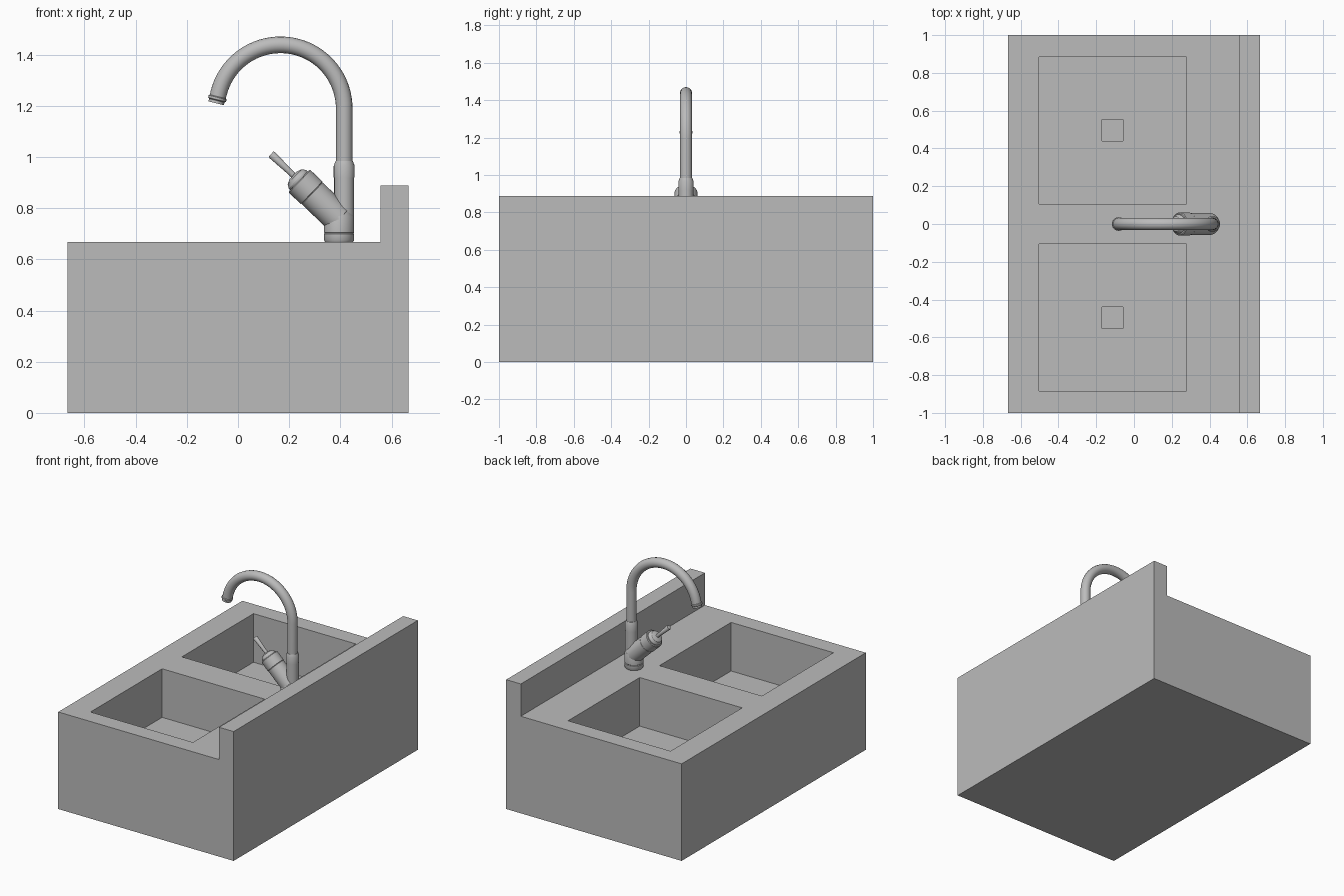
import bpy, bmesh
from math import radians, sin, cos, pi
from mathutils import Vector, Matrix

cube = bpy.data.objects.get("Cube")
if cube:
    bpy.data.objects.remove(cube, do_unlink=True)

# One flat grey for everything
grey = bpy.data.materials.new("plain_grey")
grey.use_nodes = True
colour = (0.5, 0.5, 0.5, 1)
grey.diffuse_color = colour
grey.node_tree.nodes["Principled BSDF"].inputs["Base Color"].default_value = colour


def add_object(name, bm):
    bmesh.ops.recalc_face_normals(bm, faces=bm.faces[:])
    mesh = bpy.data.meshes.new(name)
    bm.to_mesh(mesh)
    bm.free()
    mesh.materials.append(grey)
    obj = bpy.data.objects.new(name, mesh)
    bpy.context.collection.objects.link(obj)
    return obj


def smooth(obj):
    bpy.ops.object.select_all(action='DESELECT')
    obj.select_set(True)
    bpy.context.view_layer.objects.active = obj
    bpy.ops.object.shade_smooth_by_angle(angle=radians(32))


def box(name, x0, x1, y0, y1, z0, z1):
    bm = bmesh.new()
    size = Matrix.Diagonal((x1 - x0, y1 - y0, z1 - z0, 1))
    place = Matrix.Translation(((x0 + x1) / 2, (y0 + y1) / 2, (z0 + z1) / 2))
    bmesh.ops.create_cube(bm, size=1, matrix=place @ size)
    return add_object(name, bm)


def lathe(name, profile, origin, direction=(0, 0, 1), sides=40):
    """Spin (radius, distance) points about an axis; both ends closed."""
    bm = bmesh.new()
    turn = Vector(direction).to_track_quat('Z', 'Y').to_matrix().to_4x4()
    place = Matrix.Translation(origin) @ turn
    rings = []
    for r, d in profile:
        rings.append([bm.verts.new(place @ Vector((r * cos(2 * pi * i / sides),
                                                   r * sin(2 * pi * i / sides), d)))
                      for i in range(sides)])
    for a, b in zip(rings, rings[1:]):
        for i in range(sides):
            j = (i + 1) % sides
            bm.faces.new((a[i], a[j], b[j], b[i]))
    bm.faces.new(rings[0][::-1])
    bm.faces.new(rings[-1])
    obj = add_object(name, bm)
    smooth(obj)
    return obj


# Sink block with raised backsplash, extruded from its side profile
W, TOP, SPLASH, LIP = 0.667, 0.667, 0.889, 0.556
bm = bmesh.new()
outline = [(-W, 0), (W, 0), (W, SPLASH), (LIP, SPLASH), (LIP, TOP), (-W, TOP)]
face = bm.faces.new([bm.verts.new((x, -1, z)) for x, z in outline])
out = bmesh.ops.extrude_face_region(bm, geom=[face])
bmesh.ops.translate(bm, vec=(0, 2, 0),
                    verts=[v for v in out["geom"] if isinstance(v, bmesh.types.BMVert)])
sink = add_object("sink_block", bm)

# Two basins, each with a square drain pit
cutters = []
for s in (-1, 1):
    c = 0.496 * s
    cutters.append(box("basin_cutter", -0.502, 0.277, c - 0.389, c + 0.389, 0.333, 0.8))
    cutters.append(box("drain_cutter", -0.17, -0.058, c - 0.056, c + 0.056, 0.222, 0.45))
for cutter in cutters:
    mod = sink.modifiers.new("cut", 'BOOLEAN')
    mod.operation = 'DIFFERENCE'
    mod.solver = 'EXACT'
    mod.object = cutter
bpy.context.view_layer.update()
carved = bpy.data.meshes.new_from_object(
    sink.evaluated_get(bpy.context.evaluated_depsgraph_get()))
sink.modifiers.clear()
sink.data = carved
for cutter in cutters:
    bpy.data.objects.remove(cutter, do_unlink=True)

# Tap base and column
lathe("tap_base", [(0.054, 0), (0.059, 0.008), (0.059, 0.032), (0.056, 0.035),
                   (0.059, 0.038), (0.059, 0.10), (0.04, 0.14)], (0.395, 0, TOP))
lathe("tap_column", [(0.039, 0), (0.039, 0.17)], (0.415, 0, 0.75))
lathe("column_collar", [(0.041, 0), (0.041, 0.045), (0.034, 0.064)], (0.415, 0, 0.92))

# Tilted valve body, cap and lever share one axis
axis = Vector((-0.72, 0, 0.69)).normalized()
root = Vector((0.395, 0, 0.757))
lathe("valve_body", [(0.03, -0.04), (0.059, 0), (0.059, 0.145), (0.057, 0.147),
                     (0.061, 0.149), (0.061, 0.213), (0.056, 0.217)], root, axis)
lathe("valve_cap", [(0.05, 0.2), (0.05, 0.225), (0.04, 0.24), (0.02, 0.248)], root, axis)
lathe("lever", [(0.011, 0.23), (0.012, 0.28), (0.016, 0.362), (0.013, 0.368)],
      root, axis, 20)

# Gooseneck spout swept along a straight rise and an arc
R, CX, CZ, END = 0.249, 0.166, 1.189, radians(166)
path = [(0.415, 0, 0.96)]
path += [(CX + R * cos(END * i / 40), 0, CZ + R * sin(END * i / 40)) for i in range(41)]
curve = bpy.data.curves.new("spout", 'CURVE')
curve.dimensions = '3D'
curve.bevel_depth = 0.0325
curve.bevel_resolution = 6
curve.use_fill_caps = True
spline = curve.splines.new('POLY')
spline.points.add(len(path) - 1)
for point, co in zip(spline.points, path):
    point.co = (*co, 1)
spline.use_smooth = True
curve.materials.append(grey)
spout = bpy.data.objects.new("spout", curve)
bpy.context.collection.objects.link(spout)

# Nozzle at the spout's end
lathe("nozzle", [(0.032, -0.002), (0.032, 0.014), (0.036, 0.017), (0.036, 0.026),
                 (0.031, 0.03), (0.031, 0.041), (0.025, 0.041), (0.025, 0.03)],
      path[-1], (-sin(END), 0, cos(END)))
